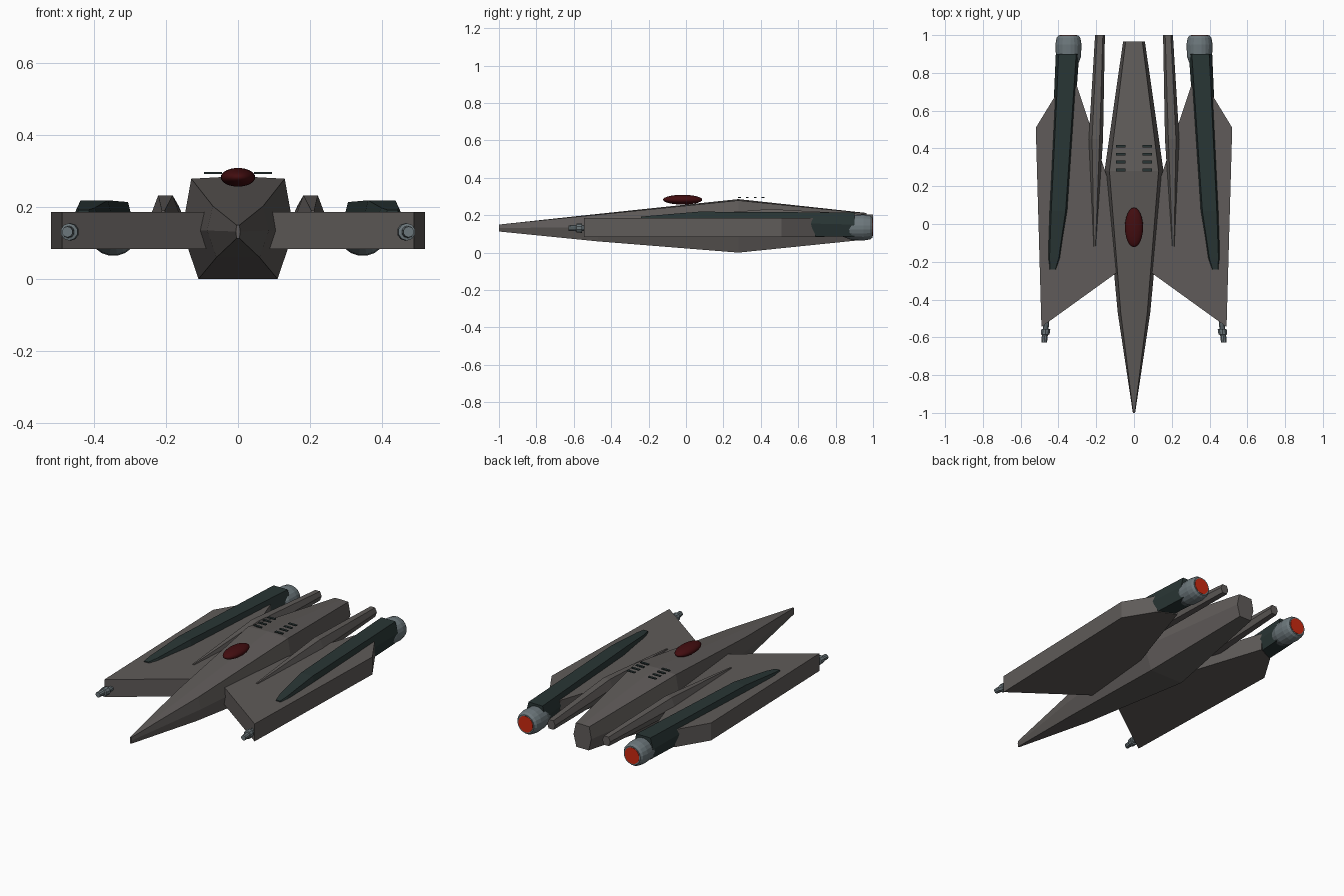
import bpy, bmesh, math

if "Cube" in bpy.data.objects:
    bpy.data.objects.remove(bpy.data.objects["Cube"])


def material(name, rgb):
    m = bpy.data.materials.new(name)
    m.diffuse_color = (*rgb, 1)
    m.use_nodes = True
    m.node_tree.nodes["Principled BSDF"].inputs["Base Color"].default_value = m.diffuse_color
    return m


HULL = material("hull_grey", (0.115, 0.105, 0.10))
DARK = material("dark_green_grey", (0.022, 0.036, 0.035))
METAL = material("engine_metal", (0.15, 0.185, 0.20))
GLOW = material("engine_red", (0.60, 0.022, 0.005))
GLASS = material("canopy_red", (0.055, 0.004, 0.005))


def finish(name, bm, mat, mirror=False, smooth=False):
    bmesh.ops.recalc_face_normals(bm, faces=bm.faces)
    mesh = bpy.data.meshes.new(name)
    bm.to_mesh(mesh)
    bm.free()
    mesh.materials.append(mat)
    for p in mesh.polygons:
        p.use_smooth = smooth
    ob = bpy.data.objects.new(name, mesh)
    bpy.context.collection.objects.link(ob)
    if mirror:
        ob.modifiers.new("mirror", "MIRROR").use_mirror_merge = False
    return ob


def loft(name, rings, mat, mirror=False):
    """Skin a list of equal-length point rings and cap both ends."""
    bm = bmesh.new()
    loops = [[bm.verts.new(p) for p in ring] for ring in rings]
    n = len(loops[0])
    for a, b in zip(loops, loops[1:]):
        for i in range(n):
            j = (i + 1) % n
            bm.faces.new((a[i], a[j], b[j], b[i]))
    bm.faces.new(loops[0])
    bm.faces.new(loops[-1])
    return finish(name, bm, mat, mirror)


def hull_ring(y, cx, top, mid, bot, zt, zm, zb, ridge=0.0):
    """Faceted section: half widths at top, middle and bottom heights."""
    pts = [(-bot, zb), (bot, zb), (mid, zm), (top, zt),
           (0, zt + ridge), (-top, zt), (-mid, zm)]
    return [(cx + x, y, z) for x, z in pts]


def round_ring(y, r, cx, cz, n):
    return [(cx + r * math.cos(2 * math.pi * (i + 0.5) / n), y,
             cz + r * math.sin(2 * math.pi * (i + 0.5) / n)) for i in range(n)]


# Fuselage: long needle nose, widest behind the middle
loft("fuselage", [
    hull_ring(-1.0, 0, 0.004, 0.006, 0.004, 0.15, 0.132, 0.113),
    hull_ring(-0.47, 0, 0.070, 0.086, 0.060, 0.203, 0.135, 0.060, 0.004),
    hull_ring(0.28, 0, 0.130, 0.156, 0.110, 0.279, 0.135, 0.0, 0.007),
    hull_ring(0.965, 0, 0.044, 0.058, 0.040, 0.21, 0.14, 0.07, 0.002),
], HULL)

# Wings: thick flat slabs with swept-back roots
outline = [(0.49, -0.545), (0.52, 0.51), (0.41, 0.69), (0.305, 0.74),
           (0.15, 0.27), (0.06, 0.0), (0.06, -0.235)]
loft("wings", [[(x, y, z) for x, y in outline] for z in (0.083, 0.186)], HULL, True)

# Slim spines between wing and fuselage
loft("spines", [
    hull_ring(-0.12, 0.208, 0.004, 0.008, 0.004, 0.19, 0.178, 0.165),
    hull_ring(0.45, 0.202, 0.020, 0.038, 0.022, 0.233, 0.185, 0.14),
    hull_ring(1.0, 0.180, 0.015, 0.026, 0.016, 0.203, 0.178, 0.15),
], HULL, True)

# Engine nacelles
loft("nacelles", [
    hull_ring(-0.24, 0.430, 0.014, 0.018, 0.014, 0.192, 0.18, 0.13),
    hull_ring(-0.18, 0.423, 0.024, 0.033, 0.024, 0.198, 0.18, 0.10),
    hull_ring(0.07, 0.400, 0.038, 0.050, 0.036, 0.219, 0.17, 0.088),
    hull_ring(0.90, 0.352, 0.046, 0.062, 0.045, 0.214, 0.15, 0.086),
], DARK, True)

# Engine nozzles and glowing exhausts
EX, EZ, SIDES = 0.347, 0.134, 20
loft("nozzles", [round_ring(y, r, EX, EZ, SIDES) for y, r in
                 ((0.84, 0.050), (0.885, 0.067), (0.95, 0.070),
                  (0.985, 0.064), (0.998, 0.054))], METAL, True)
loft("exhausts", [round_ring(y, 0.047, EX, EZ, SIDES) for y in (0.994, 1.0)],
     GLOW, True)

# Wing-tip guns: neck, collar and muzzle
loft("guns", [round_ring(y, r, x, 0.131, 10) for y, r, x in
              ((-0.49, 0.014, 0.462), (-0.555, 0.016, 0.467), (-0.557, 0.025, 0.467),
               (-0.585, 0.024, 0.470), (-0.587, 0.017, 0.472), (-0.628, 0.015, 0.475))],
     METAL, True)

# Canopy
bm = bmesh.new()
bmesh.ops.create_uvsphere(bm, u_segments=24, v_segments=14, radius=1)
bmesh.ops.scale(bm, vec=(0.048, 0.105, 0.026), verts=bm.verts)
bmesh.ops.translate(bm, vec=(0, -0.018, 0.283), verts=bm.verts)
finish("canopy", bm, GLASS, smooth=True)

# Vent slats on the back
bm = bmesh.new()
for k in range(4):
    v = bmesh.ops.create_cube(bm, size=1)["verts"]
    bmesh.ops.scale(bm, vec=(0.05, 0.014, 0.005), verts=v)
    bmesh.ops.translate(bm, vec=(0.069, 0.286 + 0.042 * k, 0.295), verts=v)
finish("vents", bm, DARK, mirror=True)
